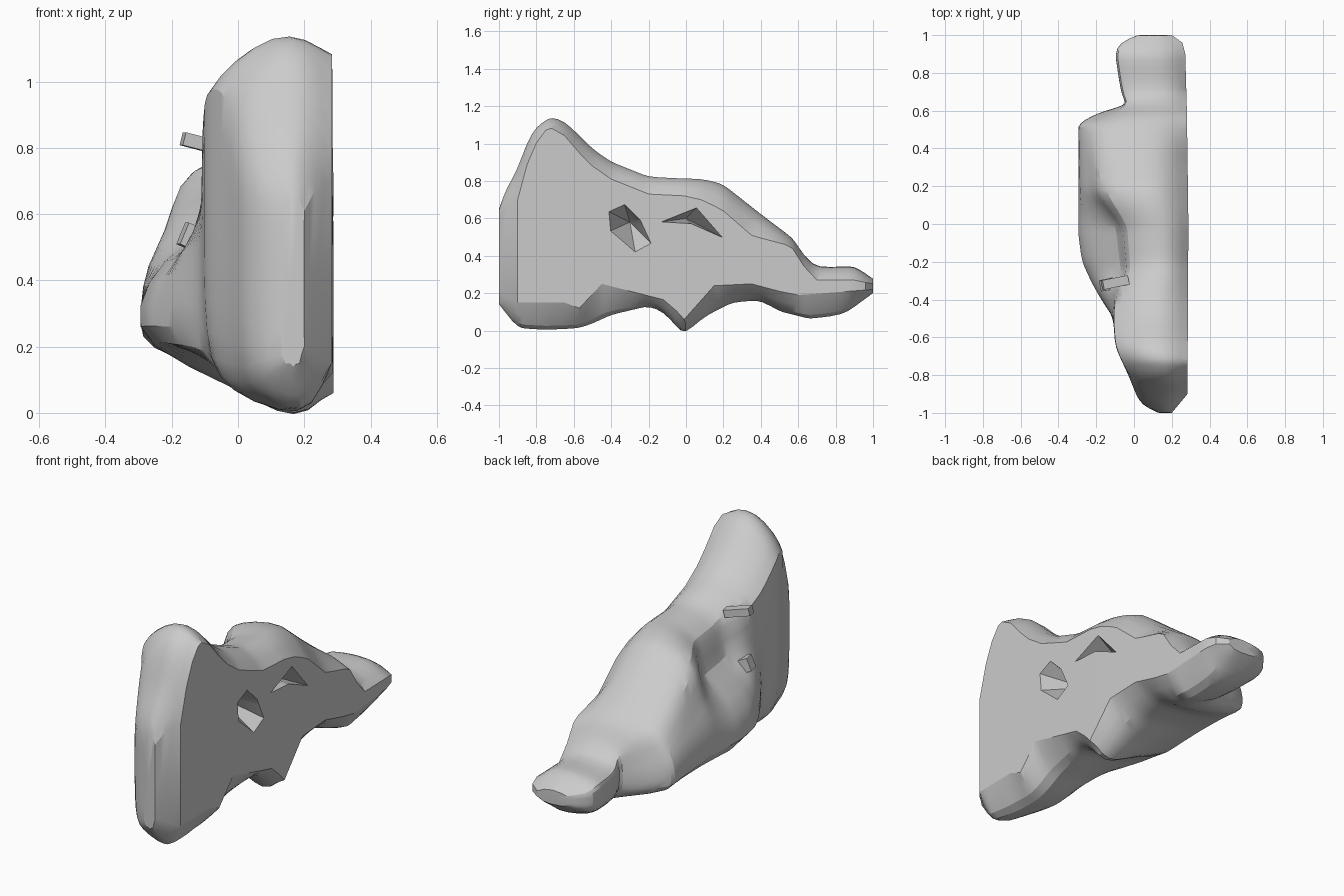
import bpy, bmesh

default = bpy.data.objects.get("Cube")
if default:
    bpy.data.objects.remove(default, do_unlink=True)

material = bpy.data.materials.new("pale grey")
material.use_nodes = True
grey = (.6, .6, .6, 1)
material.diffuse_color = grey
material.node_tree.nodes["Principled BSDF"].inputs["Base Color"].default_value = grey


def lookup(keys, y):
    """Linear interpolation through (position, value) pairs."""
    for (start, low), (end, high) in zip(keys, keys[1:]):
        if y <= end:
            return low + (high - low) * (y - start) / (end - start)
    return keys[-1][1]


def make_object(name, bm):
    bmesh.ops.recalc_face_normals(bm, faces=bm.faces)
    mesh = bpy.data.meshes.new(name)
    bm.to_mesh(mesh)
    bm.free()
    mesh.materials.append(material)
    obj = bpy.data.objects.new(name, mesh)
    bpy.context.collection.objects.link(obj)
    return obj


def activate(obj):
    bpy.ops.object.select_all(action='DESELECT')
    obj.select_set(True)
    bpy.context.view_layer.objects.active = obj


def apply_modifier(obj, modifier):
    activate(obj)
    bpy.ops.object.modifier_apply(modifier=modifier.name)


# Side outline: crest, underside, outer rim of the underside, borders of the flat face
crest = [(-1, .66), (-.96, .77), (-.9, .87), (-.85, 1.02), (-.8, 1.1), (-.72, 1.15),
         (-.65, 1.13), (-.5, .98), (-.4, .91), (-.2, .83), (0, .82), (.1, .82),
         (.2, .79), (.4, .63), (.57, .5), (.63, .41), (.7, .34), (.9, .35), (1, .28)]
underside = [(-1, .14), (-.9, .01), (-.75, 0), (-.55, .01), (-.4, .08), (-.2, .13),
             (-.12, .1), (-.01, -.03), (.08, .06), (.25, .15), (.4, .16), (.5, .1),
             (.66, .06), (.84, .08), (1, .2)]
rim_height = [(-1, .16), (-.9, .12), (-.6, .15), (-.4, .19), (-.2, .2), (.5, .2),
              (.66, .16), (.9, .17), (1, .21)]
flat_base = [(-1, .2), (-.9, .15), (-.65, .15), (-.57, .12), (-.45, .25), (-.1, .16),
             (-.01, .06), (.15, .24), (.35, .25), (.5, .21), (.6, .19), (1, .22)]
flat_drop = [(-1, .05), (-.9, .17), (-.75, .06), (-.6, .1), (0, .1), (.2, .15),
             (.35, .16), (.55, .06), (.7, .07), (.9, .08), (1, .03)]

# Plan outline: flat side, shoulder, eye hollow and cheek
flat_side = [(-1, .2), (-.9, .283), (0, .288), (.6, .28), (.95, .27), (1, .2)]
nose = [(-1, .13), (-.96, .04), (-.9, .01), (-.8, -.03), (-.65, -.1), (-.5, -.11)]
tail = [(.63, -.04), (.7, -.07), (.9, -.1), (.96, -.08), (1, .02)]
shoulder = nose + [(-.35, -.1), (-.25, -.05), (0, -.07), (.15, -.18), (.4, -.2),
                   (.53, -.2)] + tail
hollow = nose + [(-.35, -.1), (-.25, -.04), (0, -.07), (.15, -.21), (.4, -.25),
                 (.53, -.26)] + tail
cheek = nose + [(-.4, -.18), (-.3, -.24), (-.2, -.29), (-.05, -.31), (.15, -.3),
                (.53, -.3), (.59, -.2)] + tail


def section(y):
    """One closed cross-section, starting with the two corners of the flat face."""
    top, low, rim = lookup(crest, y), lookup(underside, y), lookup(rim_height, y)
    side, left = lookup(flat_side, y), lookup(shoulder, y)
    inner, outer = lookup(hollow, y), lookup(cheek, y)
    height, width = top - rim, side - left
    points = [
        (side, max(lookup(flat_base, y), low + .01)),
        (side, top - lookup(flat_drop, y)),
        (side - .22 * width, top - .01),
        (side - .5 * width, top),
        (left + .17 * width, top - .08 * height),
        (left, top - .16 * height),
        (inner, rim + .58 * height),
        (outer + .3 * (inner - outer), rim + .43 * height),
        (outer, rim + .19 * height),
        (outer + .04 * width, rim),
        (left + .2 * width, .4 * rim + .6 * low),
        (side - .45 * width, low),
        (side - .2 * width, low),
    ]
    return [(x, y, z) for x, z in points]


# Body: cross-sections lofted from front to back
outlines = (crest, underside, flat_base, shoulder, cheek)
stations = sorted({y for keys in outlines for y, value in keys})
spaced = [stations[0]]
for y in stations[1:]:
    if y - spaced[-1] > .025:
        spaced.append(y)
spaced[-1] = stations[-1]

bm = bmesh.new()
rings = [[bm.verts.new(p) for p in section(y)] for y in spaced]
count = len(rings[0])
for ring, following in zip(rings, rings[1:]):
    for i in range(count):
        j = (i + 1) % count
        bm.faces.new((ring[i], ring[j], following[j], following[i]))
bm.faces.new(rings[0])
bm.faces.new(rings[-1])

# Keep the flat face, the ends and the shoulder of the tall front crisp
crease = bm.edges.layers.float.new("crease_edge")
borders = {v for ring in rings for v in ring[:2]}
brow = {ring[5] for ring in rings if -.85 < ring[5].co.y < -.4}
ends = (set(rings[0]), set(rings[-1]))
for edge in bm.edges:
    if all(v in borders for v in edge.verts):
        edge[crease] = 1
    if all(v in brow for v in edge.verts):
        edge[crease] = .5
    if any(all(v in end for v in edge.verts) for end in ends):
        edge[crease] = .8
body = make_object("body", bm)
rounding = body.modifiers.new("rounding", 'SUBSURF')
rounding.levels = rounding.render_levels = 1
apply_modifier(body, rounding)


def cut_pit(outline, apex):
    """Pointed recess cut into the flat face."""
    cutter_bm = bmesh.new()
    tip = cutter_bm.verts.new(apex)
    rim = [cutter_bm.verts.new((.3, y, z)) for y, z in outline]
    cutter_bm.faces.new(rim)
    for a, b in zip(rim, rim[1:] + rim[:1]):
        cutter_bm.faces.new((a, b, tip))
    cutter = make_object("pit_cutter", cutter_bm)
    cutter.hide_render = True
    cut = body.modifiers.new("pit", 'BOOLEAN')
    cut.operation, cut.solver, cut.object = 'DIFFERENCE', 'EXACT', cutter
    apply_modifier(body, cut)
    bpy.data.objects.remove(cutter, do_unlink=True)


# Two pits
cut_pit([(-.42, .64), (-.33, .68), (-.24, .59), (-.18, .46), (-.27, .41), (-.41, .53)],
        (.08, -.3, .58))
cut_pit([(-.14, .58), (.06, .66), (.21, .49), (.03, .57)], (.1, 0, .6))

activate(body)
bpy.ops.object.shade_smooth_by_angle(angle=.4)

# Small broken chips around the eye hollow
chips = {
    "brow_chip": ((-.1, -.31, .81), (.14, .05, .04), .25),
    "hollow_chip": ((-.14, -.32, .53), (.06, .06, .07), .4),
}
for name, (place, size, tilt) in chips.items():
    bpy.ops.mesh.primitive_cube_add(size=1, location=place, rotation=(0, tilt, .2))
    chip = bpy.context.object
    chip.name = name
    chip.scale = size
    chip.data.materials.append(material)
